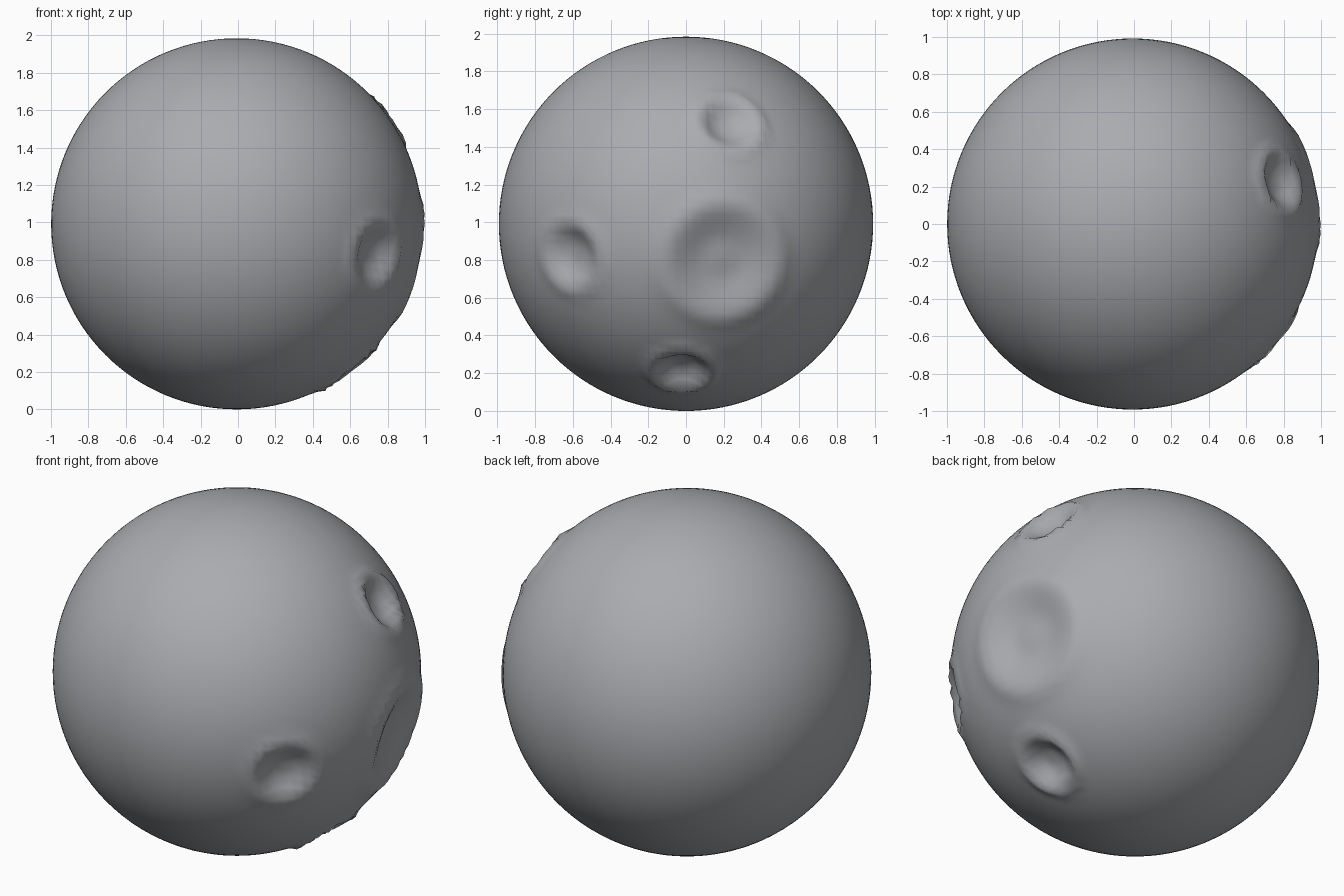
import bpy, bmesh, math
from mathutils import Vector

cube = bpy.data.objects.get("Cube")
if cube:
    bpy.data.objects.remove(cube, do_unlink=True)

R = 0.992
CENTRE = Vector((-0.007, 0, R))

# Craters: direction from centre, angular radius, depth, rim height
CRATERS = [
    (Vector((0.95, 0.20, -0.20)), 0.32, 0.075, 0.015),
    (Vector((0.75, -0.61, -0.17)), 0.19, 0.07, 0.015),
    (Vector((0.80, 0.23, 0.54)), 0.17, 0.06, 0.02),
    (Vector((0.60, -0.02, -0.79)), 0.17, 0.07, 0.02),
]


def smooth(t):
    t = max(0.0, min(1.0, t))
    return t * t * (3 - 2 * t)


def crater_offset(t, depth, rim):
    """Bowl with a flat floor, rising to a low rounded rim."""
    bowl = -depth * (1 - smooth((t - 0.3) / 0.7))
    lip = rim * math.exp(-((t - 1.02) / 0.16) ** 2)
    return bowl + lip


# Grey rock material
mat = bpy.data.materials.new("moon grey")
mat.use_nodes = True
grey = (0.40, 0.41, 0.43, 1)
mat.diffuse_color = grey
bsdf = mat.node_tree.nodes["Principled BSDF"]
bsdf.inputs["Base Color"].default_value = grey
bsdf.inputs["Roughness"].default_value = 0.9

# Round body with the craters pressed into one side
bm = bmesh.new()
bmesh.ops.create_uvsphere(bm, u_segments=128, v_segments=64, radius=R)
for v in bm.verts:
    d = v.co.normalized()
    shift = sum(crater_offset(d.angle(axis) / size, depth, rim)
                for axis, size, depth, rim in CRATERS)
    v.co = CENTRE + d * (R + shift)
for f in bm.faces:
    f.smooth = True
mesh = bpy.data.meshes.new("moon_body")
bm.to_mesh(mesh)
bm.free()
mesh.materials.append(mat)
moon = bpy.data.objects.new("moon_body", mesh)
bpy.context.scene.collection.objects.link(moon)
